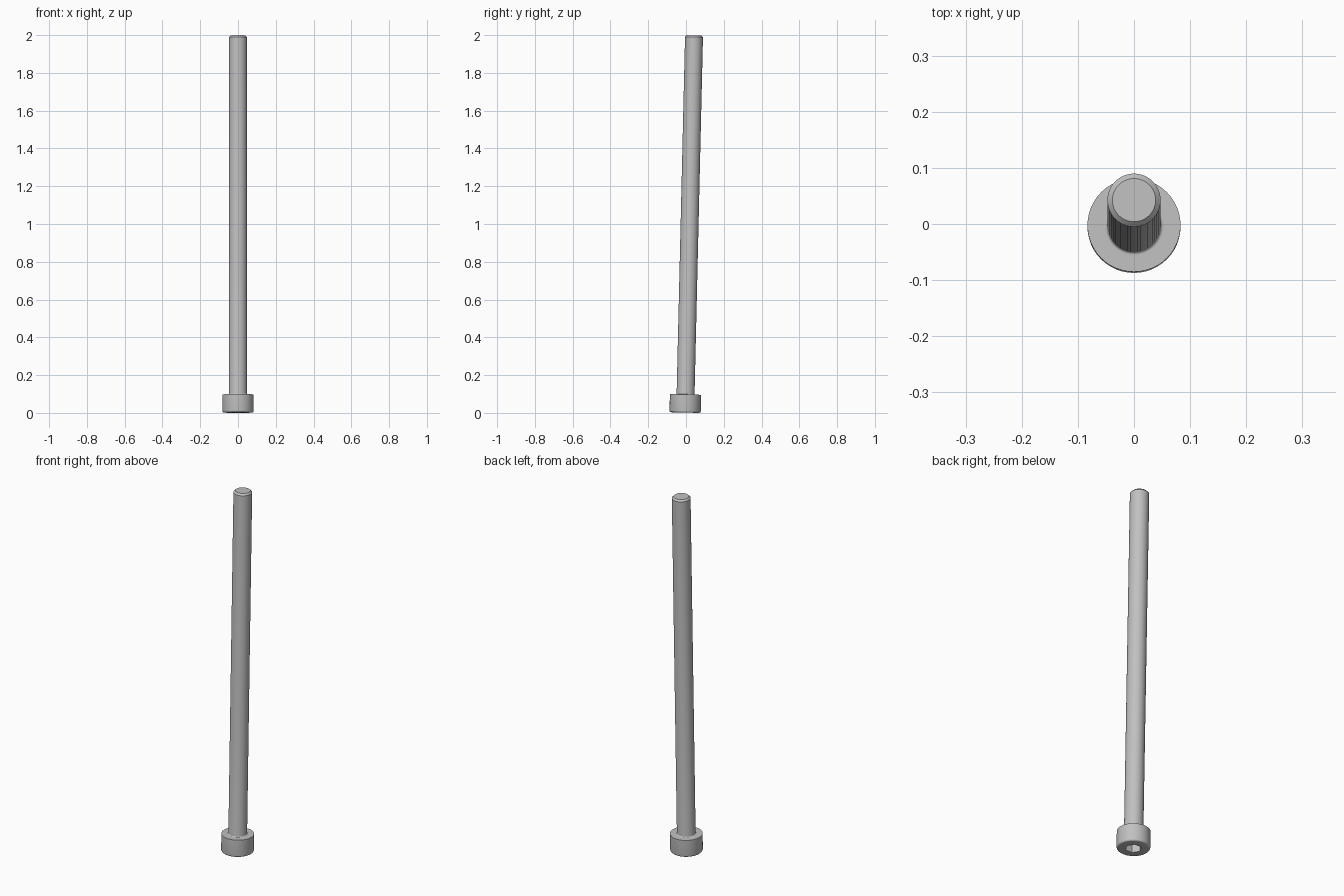
import bpy, bmesh, math

cube = bpy.data.objects.get("Cube")
if cube:
    bpy.data.objects.remove(cube, do_unlink=True)

SEGMENTS = 48
TILT = math.radians(1.35)
BASE = (0, -0.0045, 0.0017)

steel = bpy.data.materials.new("grey_steel")
steel.use_nodes = True
GREY = (0.53, 0.53, 0.53, 1)
steel.diffuse_color = GREY
steel.node_tree.nodes["Principled BSDF"].inputs["Base Color"].default_value = GREY


def hex_radius(apothem, angle):
    """Distance to the side of a hexagon with corners on the x axis."""
    sector = math.pi / 3
    return apothem / math.cos(angle % sector - sector / 2)


def arc(r, z, radius, start, end, steps=5):
    """Round corner of a profile, as a list of round rings."""
    angles = [math.radians(start + (end - start) * i / steps) for i in range(steps + 1)]
    return [(r + radius * math.cos(a), z + radius * math.sin(a), False) for a in angles]


def loft(name, rings, cap_first=False, cap_last=False):
    """Skin rings given as (radius, height, is_hexagon)."""
    bm = bmesh.new()
    loops = []
    for r, z, is_hex in rings:
        loop = []
        for i in range(SEGMENTS):
            a = 2 * math.pi * i / SEGMENTS
            d = hex_radius(r, a) if is_hex else r
            loop.append(bm.verts.new((d * math.cos(a), d * math.sin(a), z)))
        loops.append(loop)
    for low, high in zip(loops, loops[1:]):
        for i in range(SEGMENTS):
            j = (i + 1) % SEGMENTS
            bm.faces.new((low[i], low[j], high[j], high[i]))
    if cap_first:
        bm.faces.new(loops[0][::-1])
    if cap_last:
        bm.faces.new(loops[-1])
    mesh = bpy.data.meshes.new(name)
    bm.to_mesh(mesh)
    bm.free()
    mesh.materials.append(steel)
    obj = bpy.data.objects.new(name, mesh)
    bpy.context.collection.objects.link(obj)
    obj.location = BASE
    obj.rotation_euler.x = -TILT
    bpy.ops.object.select_all(action="DESELECT")
    obj.select_set(True)
    bpy.context.view_layer.objects.active = obj
    bpy.ops.object.shade_smooth_by_angle(angle=math.radians(30))
    return obj


HEAD_R, HEAD_H, SHAFT_R = 0.083, 0.096, 0.0475
EDGE, FILLET, LENGTH = 0.0095, 0.005, 1.9975

# Head: hexagonal socket, flat end, rounded rim, side and shoulder
head = [(0.0357, 0.048, True), (0.0357, 0, True)]
head += arc(HEAD_R - EDGE, EDGE, EDGE, -90, 0)
head += [(HEAD_R, HEAD_H, False), (SHAFT_R + FILLET, HEAD_H, False)]
loft("socket_head", head, cap_first=True)

# Shaft: fillet at the shoulder, long rod, chamfered tip
shaft = arc(SHAFT_R + FILLET, HEAD_H + FILLET, FILLET, 270, 180)
shaft += [(SHAFT_R, LENGTH - 0.009, False), (0.0385, LENGTH, False)]
loft("shaft", shaft, cap_last=True)
